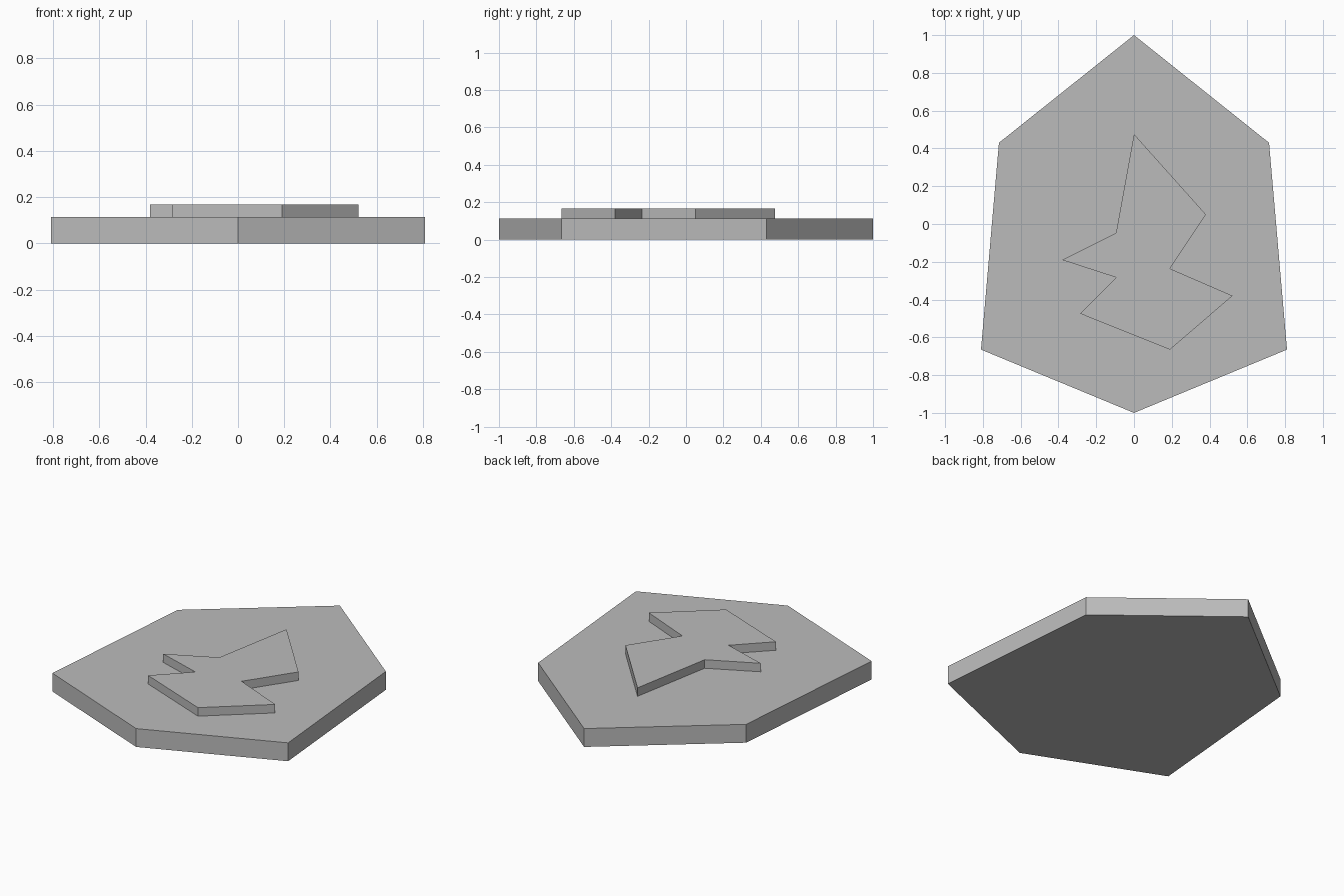
import bpy
import bmesh

cube = bpy.data.objects.get("Cube")
if cube:
    bpy.data.objects.remove(cube, do_unlink=True)

# Single stone grey for the whole model
GREY = (0.5, 0.5, 0.5, 1.0)
stone = bpy.data.materials.new("stone_grey")
stone.use_nodes = True
stone.diffuse_color = GREY
stone.node_tree.nodes["Principled BSDF"].inputs["Base Color"].default_value = GREY


def extruded_plate(name, outline, bottom, top):
    """Extrude a flat outline upward into a solid plate."""
    bm = bmesh.new()
    base = bm.faces.new([bm.verts.new((x, y, bottom)) for x, y in outline])
    lid = bmesh.ops.extrude_face_region(bm, geom=[base], use_keep_orig=True)
    verts = [v for v in lid["geom"] if isinstance(v, bmesh.types.BMVert)]
    bmesh.ops.translate(bm, vec=(0, 0, top - bottom), verts=verts)
    bmesh.ops.recalc_face_normals(bm, faces=bm.faces)
    mesh = bpy.data.meshes.new(name)
    bm.to_mesh(mesh)
    bm.free()
    mesh.materials.append(stone)
    obj = bpy.data.objects.new(name, mesh)
    bpy.context.collection.objects.link(obj)
    return obj


# Six-sided base slab, mirrored across x
side = [(0.81, -0.665), (0.715, 0.43)]
slab = [(0, -1)] + side + [(0, 1)] + [(-x, y) for x, y in reversed(side)]
extruded_plate("base_slab", slab, 0, 0.114)

# Jagged relief standing on the slab
relief = [(0, 0.476), (-0.095, -0.048), (-0.381, -0.19), (-0.095, -0.283),
          (-0.286, -0.474), (0.19, -0.665), (0.522, -0.38), (0.19, -0.236),
          (0.381, 0.05)]
extruded_plate("raised_relief", relief, 0.114, 0.167)
